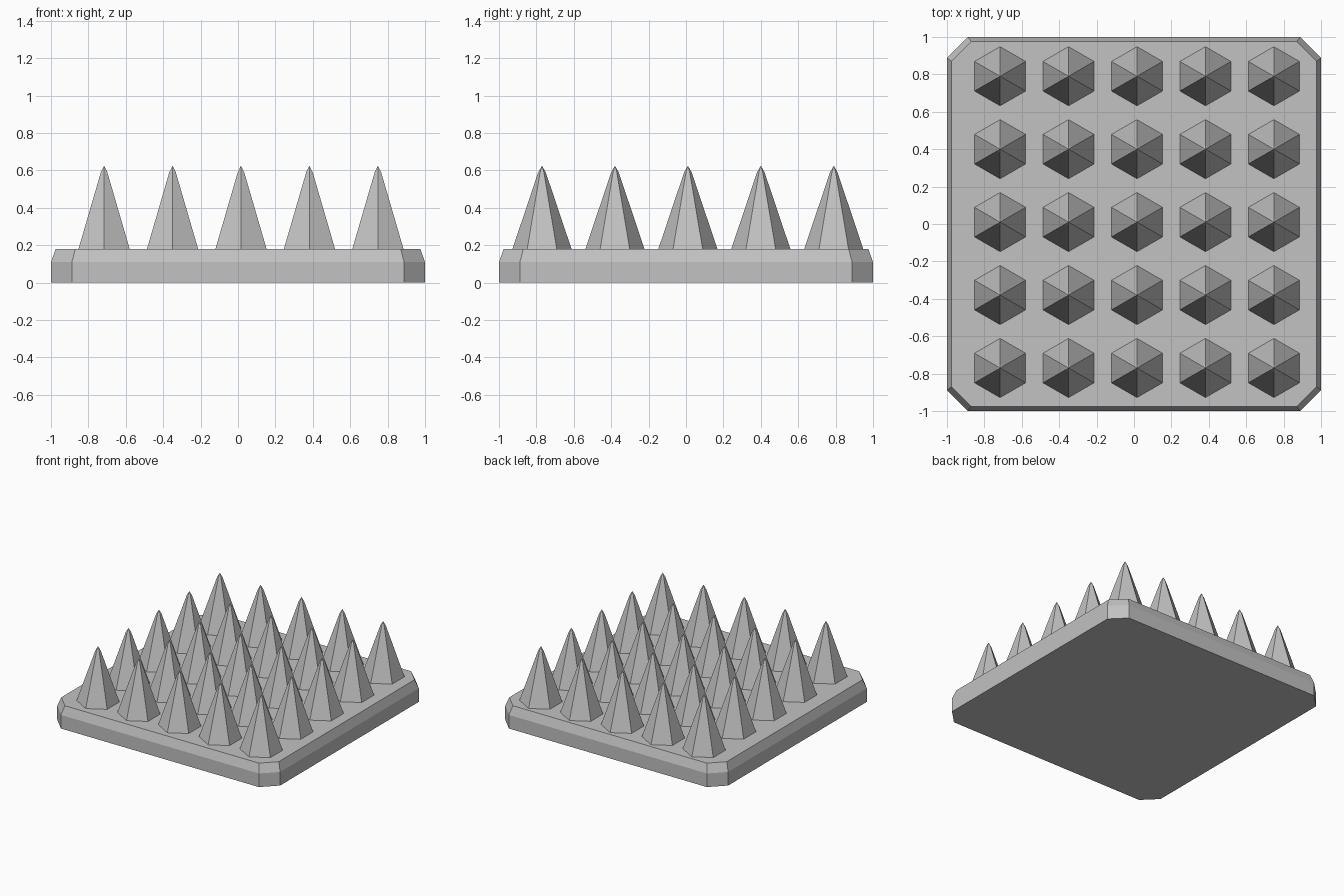
import bpy, bmesh
from math import cos, sin, pi

cube = bpy.data.objects.get("Cube")
if cube:
    bpy.data.objects.remove(cube, do_unlink=True)

# Single stone-grey material
grey = bpy.data.materials.new("plain grey")
grey.use_nodes = True
COLOUR = (0.54, 0.54, 0.54, 1)
grey.diffuse_color = COLOUR
grey.node_tree.nodes["Principled BSDF"].inputs["Base Color"].default_value = COLOUR


def octagon(half, corner, z):
    """Square with clipped corners, counter-clockwise."""
    quarter = [(half, -corner), (half, corner)]
    points = []
    for _ in range(4):
        points += [(x, y, z) for x, y in quarter]
        quarter = [(-y, x) for x, y in quarter]
    return points


def hexagon(radius, z):
    return [(radius * cos(pi / 6 + i * pi / 3), radius * sin(pi / 6 + i * pi / 3), z)
            for i in range(6)]


def loft(name, rings, apex=None):
    """Skin stacked rings, closing the top with a face or a point."""
    bm = bmesh.new()
    loops = [[bm.verts.new(p) for p in ring] for ring in rings]
    n = len(loops[0])
    for low, high in zip(loops, loops[1:]):
        for i in range(n):
            j = (i + 1) % n
            bm.faces.new((low[i], low[j], high[j], high[i]))
    bm.faces.new(loops[0][::-1])
    if apex:
        tip = bm.verts.new(apex)
        for i in range(n):
            bm.faces.new((loops[-1][i], loops[-1][(i + 1) % n], tip))
    else:
        bm.faces.new(loops[-1])
    mesh = bpy.data.meshes.new(name)
    bm.to_mesh(mesh)
    bm.free()
    mesh.materials.append(grey)
    return mesh


def place(name, mesh, location=(0, 0, 0)):
    obj = bpy.data.objects.new(name, mesh)
    obj.location = location
    bpy.context.collection.objects.link(obj)


# Base slab with clipped corners and a bevelled top rim
TOP = 0.18
place("base_slab", loft("base_slab", [octagon(1, 0.888, 0), octagon(1, 0.888, 0.11),
                                      octagon(0.975, 0.87, TOP)]))

# Grid of six-sided spikes with blunted tips
spike = loft("spike", [hexagon(0.158, 0), hexagon(0.02, 0.41)], apex=(0, 0, 0.445))
for row in range(5):
    for column in range(5):
        place(f"spike_{row + 1}_{column + 1}", spike,
              (0.016 + (column - 2) * 0.366, 0.01 + (row - 2) * 0.39, TOP))
